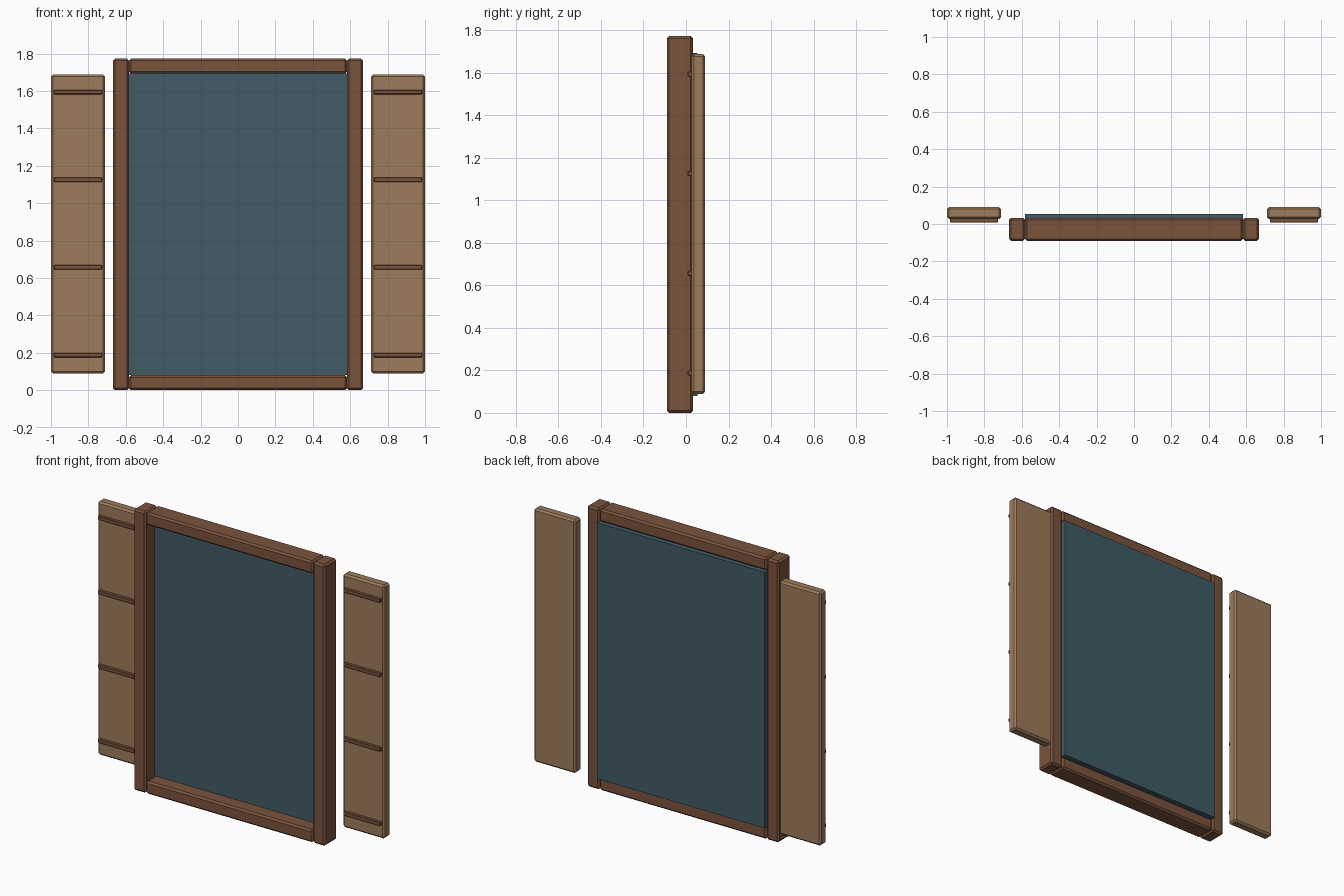
import bpy
import bmesh
from mathutils import Vector

if "Cube" in bpy.data.objects:
    bpy.data.objects.remove(bpy.data.objects["Cube"], do_unlink=True)


def make_material(name, rgb):
    mat = bpy.data.materials.new(name)
    mat.use_nodes = True
    color = (*rgb, 1.0)
    mat.diffuse_color = color
    mat.node_tree.nodes["Principled BSDF"].inputs["Base Color"].default_value = color
    return mat


frame_wood = make_material("dark brown wood", (0.195, 0.088, 0.046))
shutter_wood = make_material("light tan wood", (0.34, 0.20, 0.106))
glass = make_material("slate blue glass", (0.052, 0.104, 0.132))


def box(name, low, high, mat, chamfer=0.0):
    """Box between two corners, with an optional flat chamfer on all edges."""
    low, high = Vector(low), Vector(high)
    center, size = (low + high) / 2, high - low
    bm = bmesh.new()
    bmesh.ops.create_cube(bm, size=1)
    bmesh.ops.scale(bm, vec=size, verts=bm.verts)
    if chamfer:
        bmesh.ops.bevel(bm, geom=bm.edges[:], offset=chamfer, segments=1,
                        affect='EDGES', profile=0.5)
    mesh = bpy.data.meshes.new(name)
    bm.to_mesh(mesh)
    bm.free()
    mesh.materials.append(mat)
    obj = bpy.data.objects.new(name, mesh)
    obj.location = center
    bpy.context.collection.objects.link(obj)
    return obj


HEIGHT = 1.773
INNER = 0.583      # half width of the opening
RAIL = 0.08        # rail height
FRONT, BACK = -0.09, 0.033

# Top and bottom rails
for name, z in (("bottom_rail", 0), ("top_rail", HEIGHT - RAIL)):
    box(name, (-INNER, FRONT, z), (INNER, BACK, z + RAIL), frame_wood, 0.011)

# Window pane, standing slightly proud of the back of the frame
box("window_pane", (-INNER, 0.0, RAIL), (INNER, 0.053, HEIGHT - RAIL), glass)

# Posts, shutters and shutter slats on both sides
for side, sign in (("left", 1), ("right", -1)):
    def side_box(name, x, y, z, mat, chamfer):
        xs = sorted(sign * v for v in x)
        return box(f"{side}_{name}", (xs[0], y[0], z[0]), (xs[1], y[1], z[1]),
                   mat, chamfer)

    side_box("post", (INNER, 0.668), (FRONT, BACK), (0, HEIGHT), frame_wood, 0.011)
    side_box("shutter", (0.71, 1.0), (0.027, 0.09), (0.09, 1.687), shutter_wood, 0.011)
    for i in range(4):
        z = 0.188 + i * 0.4687
        side_box(f"shutter_slat_{i + 1}", (0.728, 0.984), (0.008, 0.03),
                 (z - 0.012, z + 0.012), frame_wood, 0.003)
